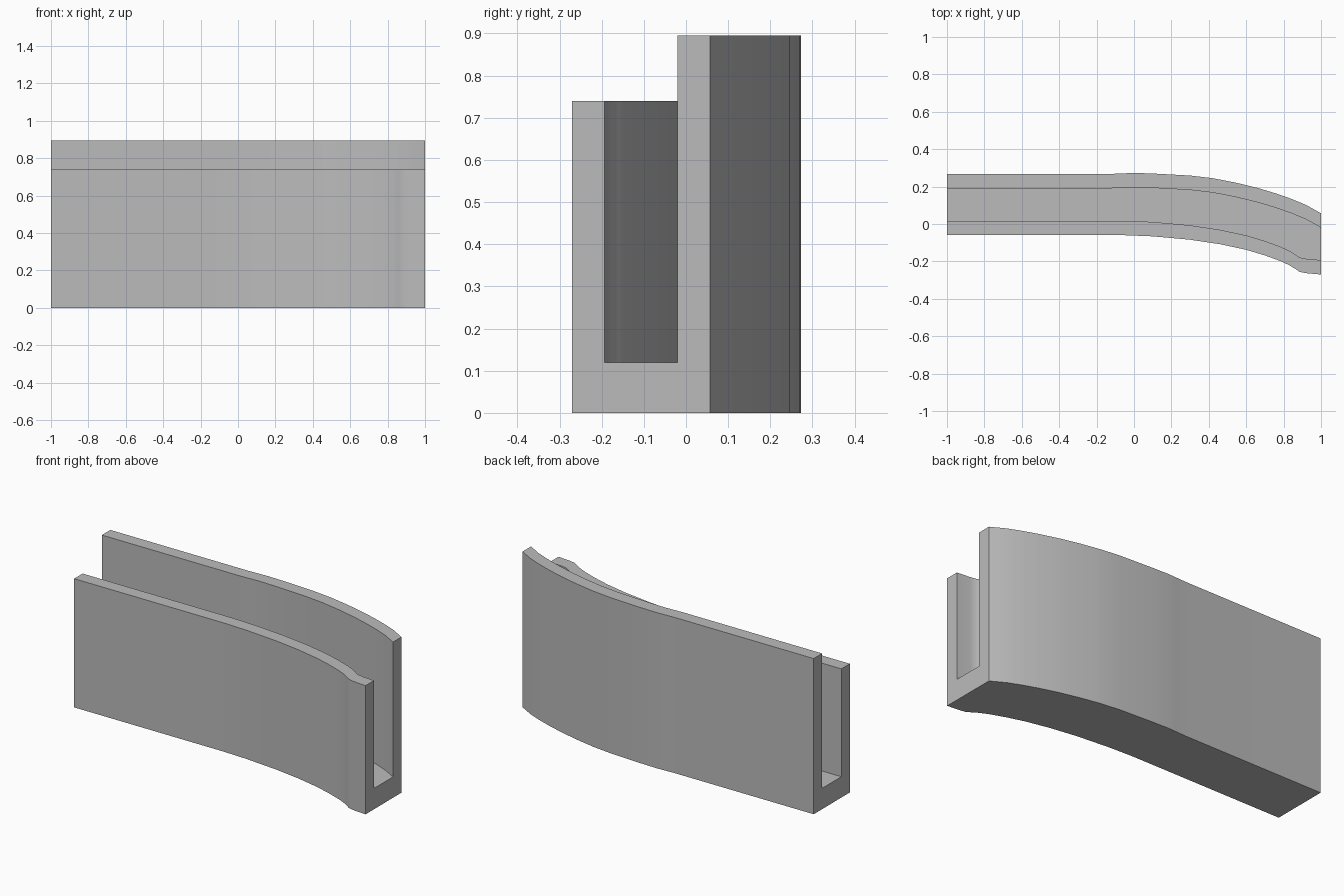
import bpy, bmesh, math
from mathutils import Vector

cube = bpy.data.objects.get("Cube")
if cube:
    bpy.data.objects.remove(cube, do_unlink=True)

WALL = 0.077          # wall thickness
FLOOR = 0.12          # channel floor height
FRONT_TOP, BACK_TOP = 0.74, 0.895

# Plan outline of the outer front and back faces, as (x, y)
FRONT = [(-1, -.06), (-.05, -.06), (.1, -.066), (.3, -.084), (.46, -.108),
         (.6, -.138), (.7, -.168), (.78, -.197), (.83, -.22), (.86, -.238),
         (.885, -.256), (.92, -.263), (1, -.27)]
BACK = [(-1, .268), (-.12, .268), (0, .273), (.1, .27), (.3, .259), (.42, .245),
        (.54, .222), (.66, .193), (.76, .163), (.84, .135), (.92, .102), (1, .057)]


def y_at(line, x):
    """Height of a polyline at x."""
    for (x0, y0), (x1, y1) in zip(line, line[1:]):
        if x <= x1:
            return y0 + (y1 - y0) * (x - x0) / (x1 - x0)
    return line[-1][1]


def section(x):
    """U-shaped cross-section of the channel at x."""
    f, b = y_at(FRONT, x), y_at(BACK, x)
    return [(x, f, 0), (x, b, 0), (x, b, BACK_TOP), (x, b - WALL, BACK_TOP),
            (x, b - WALL, FLOOR), (x, f + WALL, FLOOR),
            (x, f + WALL, FRONT_TOP), (x, f, FRONT_TOP)]


# Loft the channel through its cross-sections
bm = bmesh.new()
stations = sorted({p[0] for p in FRONT + BACK})
rings = [[bm.verts.new(Vector(p)) for p in section(x)] for x in stations]
for a, b in zip(rings, rings[1:]):
    for i in range(len(a)):
        j = (i + 1) % len(a)
        bm.faces.new((a[i], a[j], b[j], b[i]))

# End caps as a floor block and two walls
for ring in (rings[0], rings[-1]):
    bm.faces.new(ring)
bmesh.ops.recalc_face_normals(bm, faces=bm.faces)

mesh = bpy.data.meshes.new("curved_channel")
bm.to_mesh(mesh)
bm.free()
channel = bpy.data.objects.new("curved_channel", mesh)
bpy.context.collection.objects.link(channel)

# Plain grey
grey = bpy.data.materials.new("plain grey")
grey.use_nodes = True
colour = (0.5, 0.5, 0.5, 1)
grey.diffuse_color = colour
grey.node_tree.nodes["Principled BSDF"].inputs["Base Color"].default_value = colour
mesh.materials.append(grey)

# Smooth along the curve, sharp at the corners
bpy.ops.object.select_all(action='DESELECT')
channel.select_set(True)
bpy.context.view_layer.objects.active = channel
bpy.ops.object.shade_smooth_by_angle(angle=math.radians(40))
